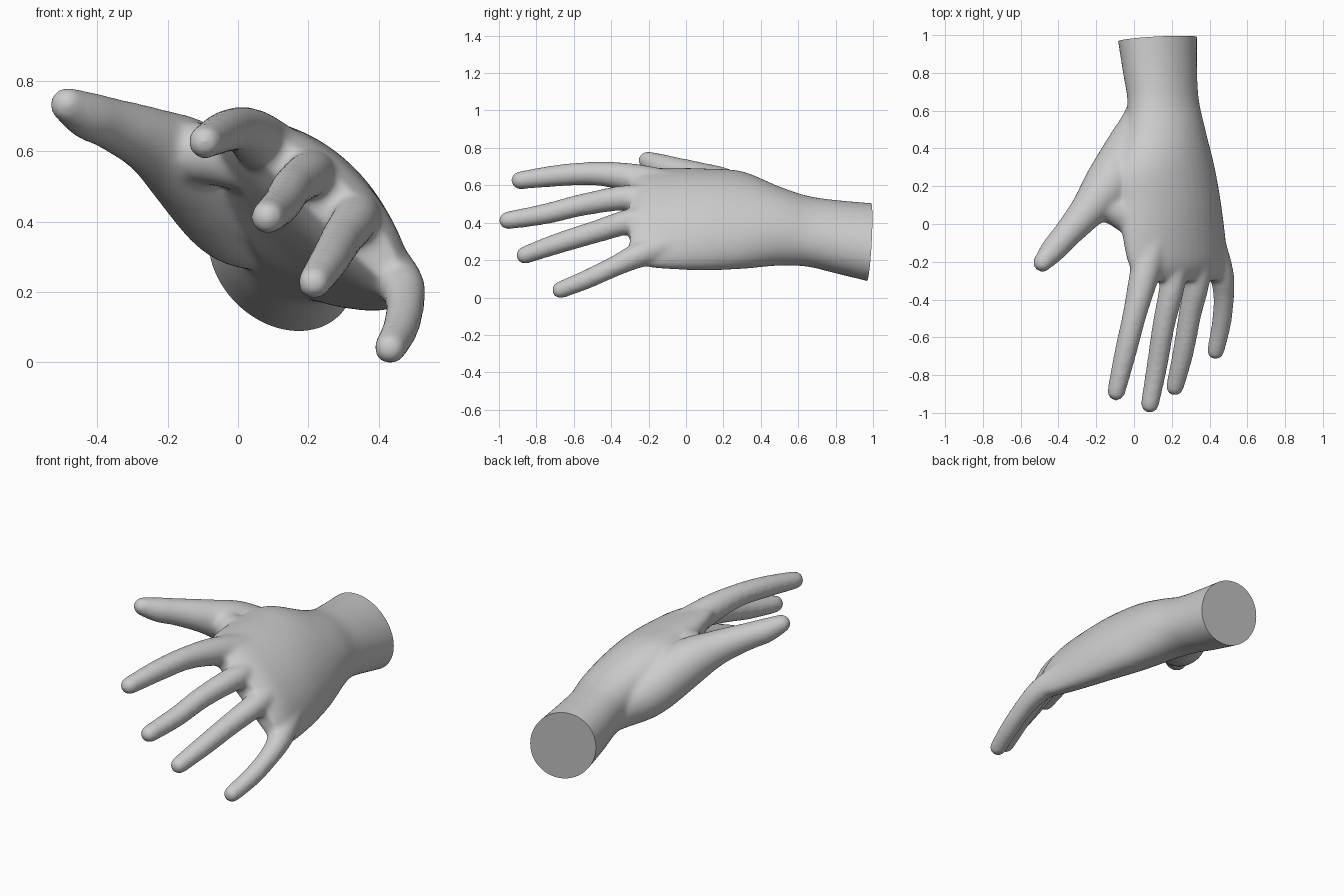
import bpy, bmesh, math
from mathutils import Vector, Matrix

if "Cube" in bpy.data.objects:
    bpy.data.objects.remove(bpy.data.objects["Cube"])

bm = bmesh.new()


def catmull(a, b, c, d, t):
    return 0.5 * (2 * b + (c - a) * t + (2 * a - 5 * b + 4 * c - d) * t * t
                  + (3 * b - a - 3 * c + d) * t ** 3)


def resample(rows, steps=6):
    """Smoothly interpolate rows of numbers."""
    out, n = [], len(rows)
    for i in range(n - 1):
        q = [rows[max(0, min(n - 1, i + k))] for k in (-1, 0, 1, 2)]
        for s in range(steps):
            out.append([catmull(*v, s / steps) for v in zip(*q)])
    return out + [list(rows[-1])]


def loft(rings):
    """Closed skin through rings of points."""
    vs = [[bm.verts.new(p) for p in r] for r in rings]
    faces = []
    for a, b in zip(vs, vs[1:]):
        for j in range(len(a)):
            k = (j + 1) % len(a)
            faces.append(bm.faces.new((a[j], a[k], b[k], b[j])))
    faces += [bm.faces.new(vs[0]), bm.faces.new(vs[-1])]
    bmesh.ops.recalc_face_normals(bm, faces=faces)


def digit(rows):
    """Round tube along x, y, z, radius rows with a rounded tip."""
    rows = resample(rows)
    pts = [Vector(r[:3]) for r in rows]
    rings = []
    for i, p in enumerate(pts):
        d = (pts[min(i + 1, len(pts) - 1)] - pts[max(i - 1, 0)]).normalized()
        u = d.cross(Vector((0.7, 0, 0.7))).normalized()
        v = d.cross(u)
        rings.append([p + rows[i][3] * (math.cos(a) * u + math.sin(a) * v)
                      for a in (math.tau * k / 20 for k in range(20))])
    loft(rings)
    bmesh.ops.create_icosphere(bm, subdivisions=3, radius=rows[-1][3],
                               matrix=Matrix.Translation(pts[-1]))


# wrist and palm: y, centre x, centre z, half width, back height, palm depth
palm = [(1.10, .115, .285, .240, .190, .190), (1.0, .122, .30, .234, .187, .187),
        (.80, .138, .333, .216, .175, .175), (.65, .155, .362, .212, .165, .165),
        (.50, .165, .388, .245, .183, .160), (.30, .165, .42, .325, .198, .150),
        (.10, .19, .425, .350, .195, .118), (-.10, .217, .432, .360, .168, .092),
        (-.22, .236, .437, .352, .140, .070), (-.30, .25, .44, .315, .09, .03)]
rings = []
across, out = Vector((.707, 0, -.707)), Vector((.707, 0, .707))
for y, cx, cz, a, back, front in resample(palm):
    b, arch = (back + front) / 2, (back - front) / 2
    ring = []
    for k in range(40):
        t = math.tau * k / 40
        c, s = math.cos(t), math.sin(t)
        ring.append(Vector((cx, y, cz)) + across * a * c
                    + out * (b * s + arch * (1 - 1.2 * c * c)))
    rings.append(ring)
loft(rings)

# thumb, running back into the wrist, and the web beside it
digit([(.11, .72, .36, .10), (.06, .54, .39, .125), (-.02, .38, .44, .142),
       (-.14, .20, .567, .132), (-.25, .065, .638, .096), (-.36, -.06, .685, .075),
       (-.43, -.14, .710, .068), (-.485, -.205, .740, .051)])
digit([(-.22, .095, .63, .07), (-.12, .085, .605, .085), (-.04, .045, .595, .09),
       (.08, -.04, .57, .09)])
# index, middle, ring and little fingers
digit([(.13, .02, .565, .10), (.055, -.27, .643, .080), (.003, -.48, .670, .064),
       (-.045, -.68, .660, .059), (-.094, -.888, .634, .049)])
digit([(.21, .02, .50, .085), (.208, -.28, .542, .070), (.156, -.54, .506, .060),
       (.122, -.75, .455, .056), (.084, -.953, .42, .049)])
digit([(.30, .02, .43, .085), (.336, -.26, .422, .070), (.296, -.48, .36, .061),
       (.258, -.69, .295, .056), (.216, -.863, .234, .048)])
digit([(.36, .02, .33, .085), (.456, -.24, .239, .069), (.475, -.38, .175, .056),
       (.462, -.53, .105, .052), (.432, -.672, .048, .047)])

mesh = bpy.data.meshes.new("hand")
bm.to_mesh(mesh)
bm.free()
hand = bpy.data.objects.new("hand", mesh)
bpy.context.collection.objects.link(hand)

# merge everything into one soft skin
rem = hand.modifiers.new("merge", 'REMESH')
rem.mode = 'VOXEL'
rem.voxel_size = 0.012
smo = hand.modifiers.new("soften", 'SMOOTH')
smo.factor = 0.5
smo.iterations = 16
dg = bpy.context.evaluated_depsgraph_get()
skin = bpy.data.meshes.new_from_object(hand.evaluated_get(dg))
hand.modifiers.clear()
hand.data = skin

# flat slanted cut at the wrist
bm = bmesh.new()
bm.from_mesh(skin)
geom = bm.verts[:] + bm.edges[:] + bm.faces[:]
cut = bmesh.ops.bisect_plane(bm, geom=geom, plane_co=(.12, .978, .30),
                             plane_no=(-.07, 1, -.07), clear_outer=True)
rim = [e for e in cut["geom_cut"] if isinstance(e, bmesh.types.BMEdge)]
bmesh.ops.contextual_create(bm, geom=rim)
low = min(v.co.z for v in bm.verts)
bmesh.ops.translate(bm, verts=bm.verts[:], vec=(0, 0, -low))
bmesh.ops.recalc_face_normals(bm, faces=bm.faces[:])
bm.to_mesh(skin)
bm.free()

bpy.context.view_layer.objects.active = hand
hand.select_set(True)
bpy.ops.object.shade_smooth_by_angle(angle=math.radians(40))
